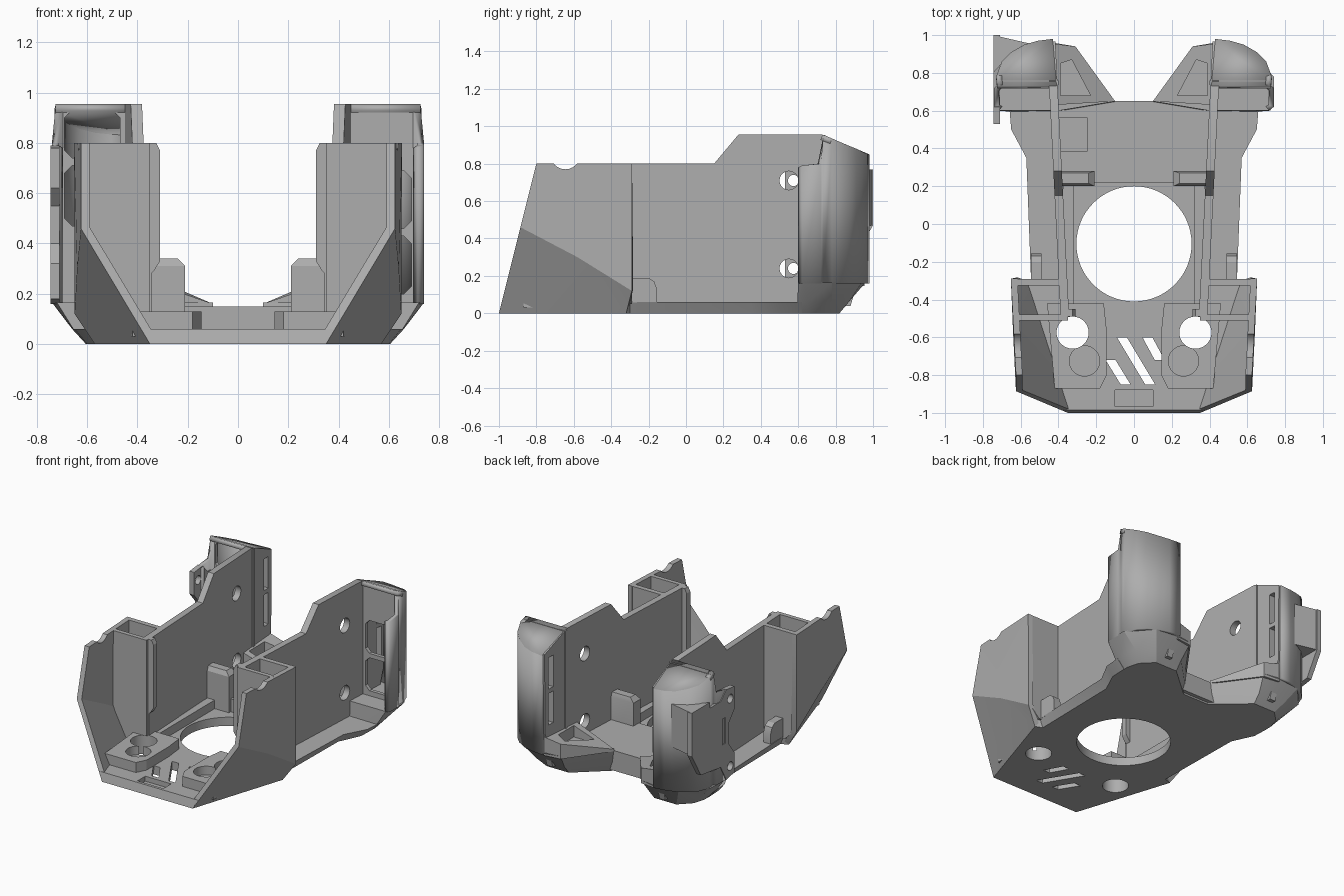
import bpy, bmesh, math
from mathutils import Vector

if "Cube" in bpy.data.objects:
    bpy.data.objects.remove(bpy.data.objects["Cube"])

grey = bpy.data.materials.new("plain_grey")
grey.diffuse_color = (0.42, 0.42, 0.42, 1)
grey.use_nodes = True
grey.node_tree.nodes["Principled BSDF"].inputs["Base Color"].default_value = grey.diffuse_color


def make(name, verts, faces, fix=True):
    me = bpy.data.meshes.new(name)
    me.from_pydata([Vector(v) for v in verts], [], faces)
    if fix:
        bm = bmesh.new()
        bm.from_mesh(me)
        bmesh.ops.recalc_face_normals(bm, faces=bm.faces)
        bm.to_mesh(me)
        bm.free()
    me.materials.append(grey)
    ob = bpy.data.objects.new(name, me)
    bpy.context.collection.objects.link(ob)
    return ob


def loft(name, rings):
    """Closed solid through rings of equal point count."""
    n = len(rings[0])
    faces = [tuple(range(n)), tuple(range((len(rings) - 1) * n, len(rings) * n))]
    for r in range(len(rings) - 1):
        for i in range(n):
            j = (i + 1) % n
            faces.append((r * n + i, r * n + j, (r + 1) * n + j, (r + 1) * n + i))
    return make(name, [p for ring in rings for p in ring], faces)


def prism_z(name, pts, z0, z1):
    return loft(name, [[(x, y, z) for x, y in pts] for z in (z0, z1)])


def prism_y(name, pts, y0, y1):
    return loft(name, [[(x, y, z) for x, z in pts] for y in (y0, y1)])


def box(name, x0, x1, y0, y1, z0, z1):
    return prism_z(name, [(x0, y0), (x1, y0), (x1, y1), (x0, y1)], z0, z1)


def disc(cx, cy, r, n=40):
    return [(cx + r * math.cos(2 * math.pi * i / n), cy + r * math.sin(2 * math.pi * i / n)) for i in range(n)]


def round_x(cy, cz, r, x0, x1):
    return loft("hole_cutter", [[(x, y, z) for y, z in disc(cy, cz, r, 24)] for x in (x0, x1)])


def cut(ob, cutters):
    """Subtract cutters, bake the result and remove the cutters."""
    for c in cutters:
        c.hide_render = True
        m = ob.modifiers.new("cut", 'BOOLEAN')
        m.operation, m.solver, m.object = 'DIFFERENCE', 'EXACT', c
    dg = bpy.context.evaluated_depsgraph_get()
    me = bpy.data.meshes.new_from_object(ob.evaluated_get(dg))
    ob.modifiers.clear()
    ob.data = me
    for c in cutters:
        bpy.data.objects.remove(c)


def thicken(ob, t):
    ob.modifiers.new("thickness", 'SOLIDIFY').thickness = t
    return ob


def mirror(*obs):
    for ob in obs:
        m = ob.modifiers.new("mirror", 'MIRROR')
        m.use_mirror_merge = False


def both(half):
    return half + [(-x, y) for x, y in reversed(half)]


# Floor plate with chamfered outline, round openings and vent slots
low = both([(.35, -1), (.57, -.32), (.52, -.3), (.53, .35), (.60, .5), (.605, .62), (.1, .62)])
top = both([(.38, -.985), (.585, -.32), (.545, -.3), (.57, .35), (.65, .5), (.66, .62), (.1, .64)])
floor = loft("floor_plate", [[(x, y, 0) for x, y in low], [(x, y, .06) for x, y in top]])
cuts = [prism_z("hole_cutter", disc(0, -.105, .305, 64), -.1, .3)]
cuts += [prism_z("hole_cutter", disc(s * .325, -.575, .085), -.1, .3) for s in (-1, 1)]
for x0, y0, x1, y1 in ((.045, -.6, .11, -.72), (-.09, -.6, .06, -.85), (-.15, -.72, -.07, -.85)):
    cuts.append(prism_z("slot_cutter", [(x0, y0), (x0 + .052, y0), (x1 + .052, y1), (x1, y1)], -.1, .3))
cuts.append(box("notch_cutter", -.1, .1, -.965, -.88, .025, .3))
cut(floor, cuts)

# Raised rear deck with a shallow pocket
deck = box("rear_deck", -.4, .4, .22, .65, .01, .15)
cut(deck, [box("pocket_cutter", -.45, -.25, .385, .565, .09, .3)])

# Front pads with a through hole and a shallow dimple
pad = prism_z("front_pad", [(.18, -.87), (.42, -.87), (.46, -.42), (.16, -.42), (.145, -.56), (.145, -.8)], .03, .13)
cut(pad, [prism_z("hole_cutter", disc(.325, -.575, .085), -.1, .3),
          prism_z("dimple_cutter", disc(.262, -.725, .08), .07, .3)])

# Rim beside the opening, clips and small tabs
rim = box("opening_rim", .32, .375, -.43, .24, .03, .12)
clip = loft("rear_clip", [[(x, y, z) for x, y in p] for p, z in (
    ([(.21, .2), (.39, .2), (.39, .28), (.21, .28)], .05), ([(.21, .2), (.39, .2), (.39, .28), (.21, .28)], .31),
    ([(.24, .215), (.39, .215), (.39, .27), (.24, .27)], .34))])
tab = loft("side_tab", [[(x, y, z) for y, z in
    [(-.3, .055), (-.155, .055), (-.155, .13), (-.17, .17), (-.2, .19), (-.3, .19)]] for x in (.49, .545)])

# Front corner skin: creased outer panel
skin = thicken(make("front_corner_skin",
    [(.35, -1, 0), (.57, -.32, 0), (.64, -.58, .3), (.625, -.885, .46), (.65, -.29, .12),
     (.625, -.8, .8), (.652, -.29, .8)],
    [(0, 1, 2), (0, 2, 3), (1, 4, 2), (3, 2, 5), (2, 6, 5), (2, 4, 6)], False), .035)
cut(skin, [round_x(-.645, .85, .08, .4, .8)])

# Cross walls forming the hollow front column
front_wall = prism_y("column_front_wall",
    [(.35, .05), (.52, .05), (.615, .3), (.62, .8), (.35, .8)], -.51, -.48)
cut(front_wall, [prism_z("hole_cutter", disc(.325, -.575, .085), -.1, .13)])
back_wall = prism_y("column_back_wall",
    [(.37, .05), (.56, .05), (.64, .13), (.645, .8), (.37, .8)], -.325, -.29)
flange = prism_y("column_flange",
    [(.36, .27), (.335, .29), (.31, .33), (.31, .77), (.325, .8), (.36, .8)], -.49, -.45)

# Long side wall with screw holes and rear slots
profile = [(-.49, .04), (.88, .04), (.94, .25), (.96, .3), (.965, .855), (.73, .955), (.28, .955), (.15, .8), (-.49, .8)]
wall = loft("side_wall", [[(.368 + .05 * y + t, y, z) for y, z in profile] for t in (0, .045)])
cut(wall, [round_x(.55, .71, .05, .2, .7), round_x(.55, .24, .05, .2, .7),
           box("slot_cutter", .3, .6, .875, .925, .35, .57), box("slot_cutter", .3, .6, .875, .925, .6, .82)])

# Rear corner foot, tapering down to the floor
foot = loft("rear_corner_foot", [[(x, y, z) for x, y in p] for p, z in (
    ([(.40, .6), (.60, .595), (.605, .65), (.58, .74), (.50, .82), (.40, .82), (.33, .82), (.1, .62)], 0),
    ([(.40, .6), (.655, .595), (.66, .65), (.64, .78), (.54, .87), (.42, .87), (.33, .87), (.1, .635)], .06),
    ([(.40, .6), (.72, .6), (.74, .63), (.74, .78), (.60, .94), (.43, .96), (.31, .94), (.1, .65)], .165))])

# Rear corner shell: curved wall open to the front, with a sloped roof
path = [(.715, .6, .78), (.74, .62, .79), (.74, .72, .8), (.725, .735, .955), (.73, .78, .935),
        (.70, .86, .9), (.65, .91, .88), (.58, .95, .86), (.51, .97, .853), (.43, .98, .85)]
n = len(path)
shell = thicken(make("rear_corner_shell",
    [(x, y, .16) for x, y, z in path] + path,
    [(i, i + 1, n + i + 1, n + i) for i in range(n - 1)], False), .03)
roof_pts = [(.41, .73, .955), (.725, .73, .955)] + path[4:]
roof = thicken(make("rear_corner_roof", roof_pts, [tuple(range(len(roof_pts)))], False), .03)

# Front-facing panels closing the rear corners, with different windows each side
for side, name, windows in ((1, "right_corner_panel", ((.2, .43), (.46, .69))),
                            (-1, "left_corner_panel", ((.47, .71), (.74, .93)))):
    panel = box(name, side * .40, side * .72, .735, .76, .16, .945)
    cutters = []
    for z0, z1 in windows:
        outline = [(.47, z0 + .03), (.50, z0), (.66, z0), (.69, z0 + .03),
                   (.69, z1 - .03), (.66, z1), (.50, z1), (.47, z1 - .03)]
        cutters.append(prism_y("window_cutter", [(side * x, z) for x, z in outline], .7, .8))
    cut(panel, cutters)

# Angled rear housing beside the notch, with a recess
plan = [(.1, .65), (.31, .94), (.43, .955), (.42, .63)]
housing = loft("rear_angled_housing", [[(x, y, .145) for x, y in plan],
    [(x, y, z) for (x, y), z in zip(plan, (.16, .25, .275, .27))]])
cut(housing, [prism_z("recess_cutter", [(.23, .68), (.33, .87), (.39, .85), (.39, .68)], .18, .5)])

mirror(pad, rim, clip, tab, skin, front_wall, back_wall, flange, wall, foot, shell, roof, housing)

# Mounting plate on the left rear corner only
outline = [(.53, .62), (.53, .78), (.62, .79), (.68, .73), (.8, .73), (1.0, .77), (1.0, .47), (.9, .3),
           (.68, .27), (.62, .16), (.53, .18), (.53, .32), (.59, .4), (.59, .55)]
plate = loft("left_mounting_plate", [[(x, y, z) for y, z in outline] for x in (-.745, -.71)])
cut(plate, [round_x(.575, .71, .03, -.9, -.6), round_x(.575, .24, .03, -.9, -.6),
            box("slot_cutter", -.9, -.6, .63, .66, .42, .6)])
prism_z("left_plate_wedge", [(-.745, 1.0), (-.55, .955), (-.70, .85), (-.745, .8)], .47, .77)

# Smooth the curved parts, keeping hard edges
for ob in bpy.context.collection.objects:
    ob.select_set(True)
    bpy.context.view_layer.objects.active = ob
bpy.ops.object.shade_smooth_by_angle(angle=math.radians(25))
